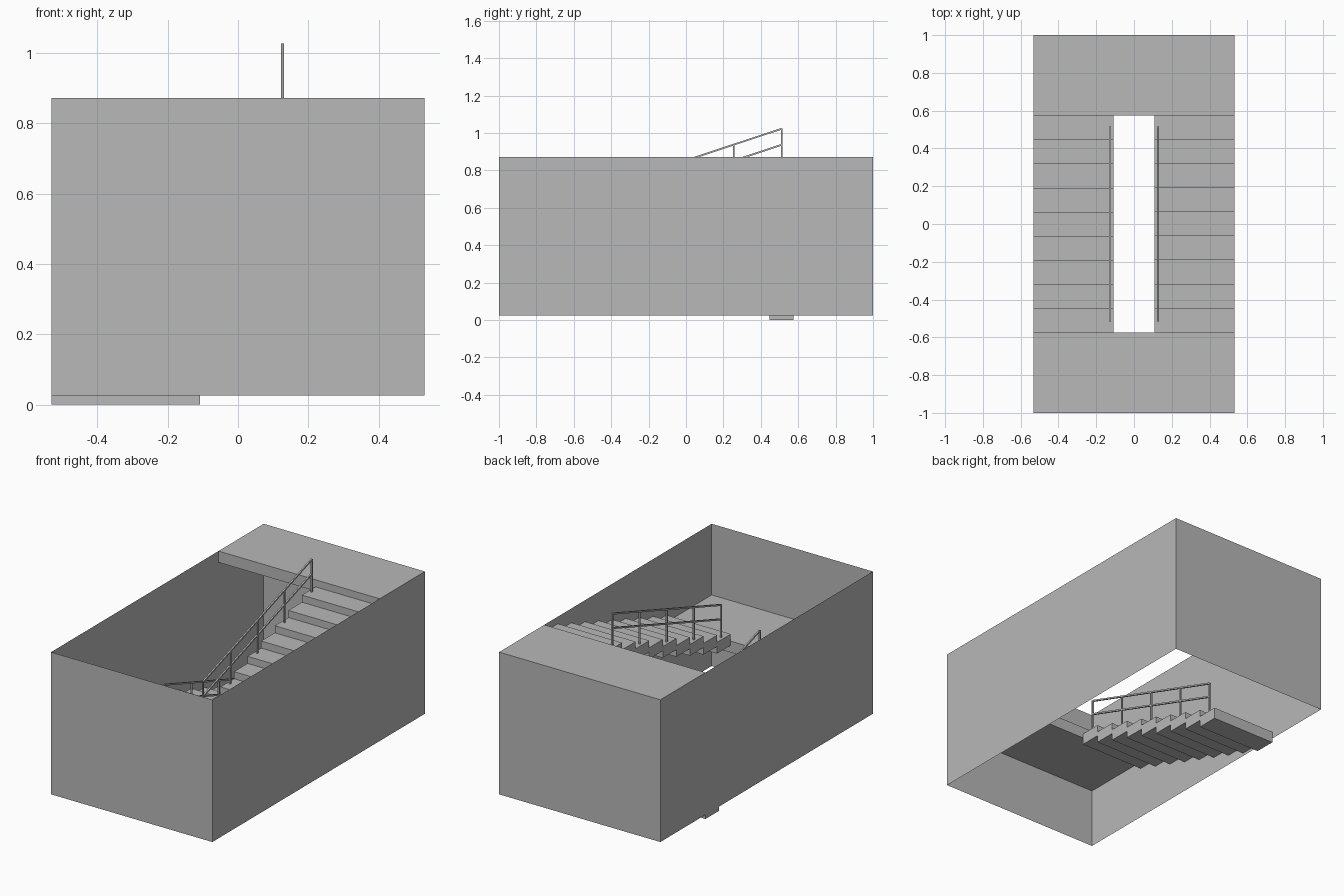
import bpy, bmesh
from mathutils import Vector, Matrix

if "Cube" in bpy.data.objects:
    bpy.data.objects.remove(bpy.data.objects["Cube"])

W, L = 0.531, 1.0            # half width, half length
GAP, RUN = 0.108, 0.575      # half width of the well, half length of a flight
BASE, TOP = 0.025, 0.872     # wall bottom and top
STEPS = 9
RISE = (TOP - BASE) / (2 * (STEPS + 1))
TREAD = 2 * RUN / STEPS
THICK = BASE + RISE          # slab thickness
MID = BASE + RISE * (STEPS + 1)
BAR = 0.009

grey = bpy.data.materials.new("concrete grey")
grey.diffuse_color = (0.48, 0.48, 0.48, 1)
grey.use_nodes = True
grey.node_tree.nodes["Principled BSDF"].inputs["Base Color"].default_value = grey.diffuse_color


def finish(name, bm):
    me = bpy.data.meshes.new(name)
    bm.to_mesh(me)
    bm.free()
    me.materials.append(grey)
    ob = bpy.data.objects.new(name, me)
    bpy.context.collection.objects.link(ob)
    return ob


def box(bm, lo, hi):
    lo, hi = Vector(lo), Vector(hi)
    m = Matrix.Translation((lo + hi) / 2) @ Matrix.Diagonal((*(hi - lo), 1))
    return bmesh.ops.create_cube(bm, size=1, matrix=m)


def bar(bm, a, b):
    # square bar between two points in a plane of constant x
    a, b = Vector(a), Vector(b)
    d = b - a
    z = d.normalized()
    x = Vector((1, 0, 0))
    rot = Matrix((x, z.cross(x), z)).transposed().to_4x4()
    m = Matrix.Translation((a + b) / 2) @ rot @ Matrix.Diagonal((BAR, BAR, d.length, 1))
    bmesh.ops.create_cube(bm, size=1, matrix=m)


# stairwell walls: single-surface shell, open above and below
bm = bmesh.new()
box(bm, (-W, -L, BASE), (W, L, TOP))
bmesh.ops.delete(bm, geom=[f for f in bm.faces if abs(f.normal.z) > 0.5], context='FACES_ONLY')
finish("stairwell_walls", bm)

# landings
for name, y0, y1, z in (("middle_landing", -L, -RUN, MID), ("top_landing", RUN, L, TOP)):
    bm = bmesh.new()
    box(bm, (-W, y0, z - THICK), (W, y1, z))
    finish(name, bm)

# flights with railings: side is the x sign, the left one climbs to the front
for name, side, start in (("lower", -1, BASE), ("upper", 1, MID)):
    x0, x1 = sorted((side * GAP, side * W))

    def tread(i):
        return side * (-RUN + TREAD * (i + 0.5)), start + RISE * (i + 1)

    bm = bmesh.new()
    for i in range(STEPS):
        y, z = tread(i)
        box(bm, (x0, y - TREAD / 2, z - THICK), (x1, y + TREAD / 2, z))
    finish(name + "_flight", bm)

    bm = bmesh.new()
    xr = side * 0.127
    for i in range(0, STEPS, 2):            # posts on every other tread
        y, z = tread(i)
        bar(bm, (xr, y, z), (xr, y, z + 0.195))
    (ya, za), (yb, zb) = tread(0), tread(STEPS - 1)
    for h in (0.193, 0.107):                # handrail and middle rail
        bar(bm, (xr, ya, za + h), (xr, yb, zb + h))
    finish(name + "_railing", bm)
